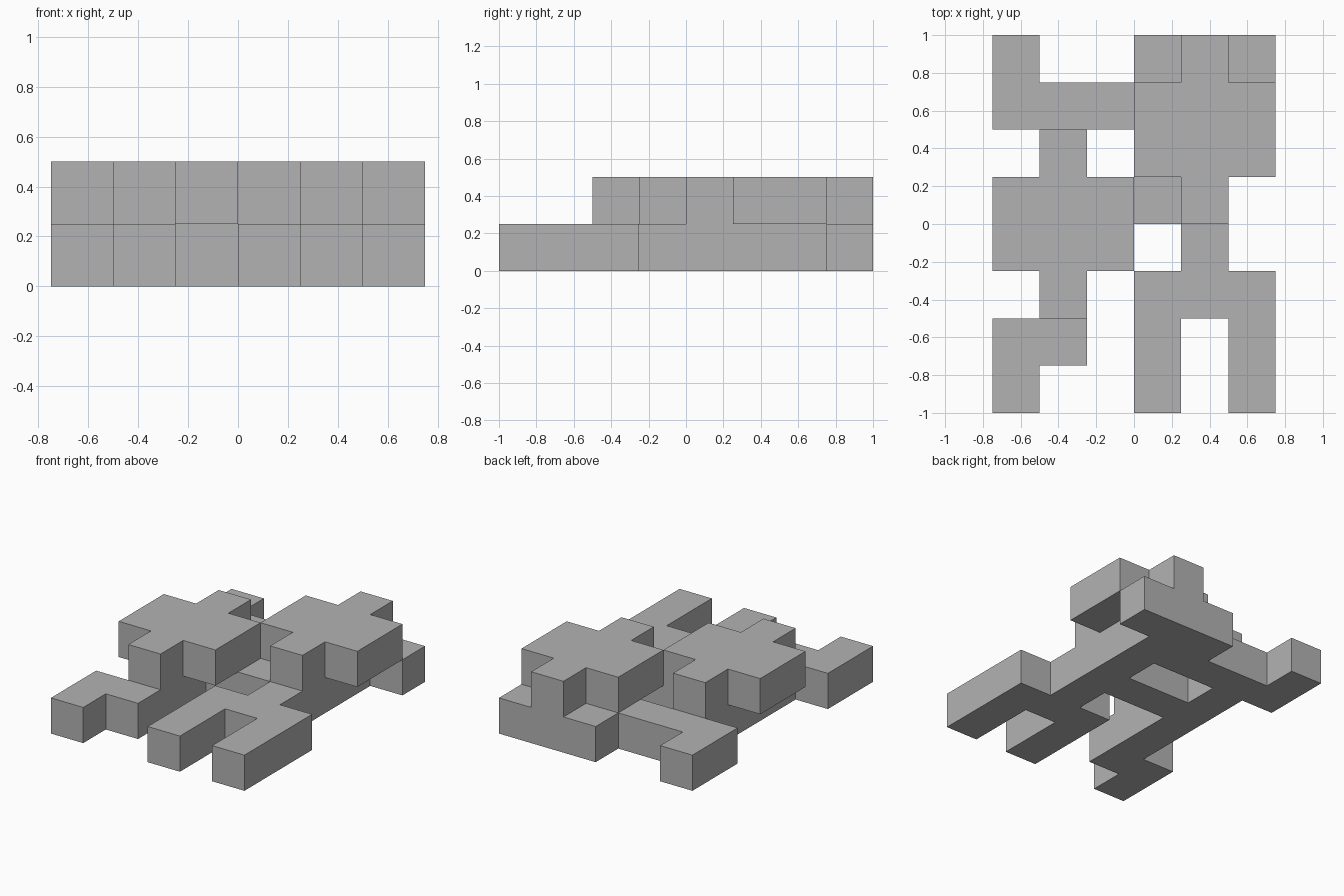
import bpy
import bmesh
from mathutils import Vector

cube = bpy.data.objects.get("Cube")
if cube:
    bpy.data.objects.remove(cube, do_unlink=True)

CELL = 0.25
ORIGIN = Vector((-0.75, -1.0, 0.0))

grey = bpy.data.materials.new("Plain grey")
grey.use_nodes = True
colour = (0.45, 0.45, 0.45, 1)
grey.diffuse_color = colour
grey.node_tree.nodes["Principled BSDF"].inputs["Base Color"].default_value = colour


def bars(level, *rects):
    """Cells covered by bars given as (column, row, width, depth)."""
    return {(c + i, r + j, level)
            for c, r, w, d in rects for i in range(w) for j in range(d)}


parts = {
    # Lower layer: two long rails, feet and cross links
    "right_rail": bars(0, (1, 1, 1, 6)),
    "right_front_foot": bars(0, (0, 0, 1, 2)),
    "right_back_foot": bars(0, (0, 6, 1, 2)),
    "left_rail": bars(0, (4, 2, 1, 6)),
    "left_front_legs": bars(0, (3, 0, 1, 3), (5, 0, 1, 3)),
    "left_back_blocks": bars(0, (3, 7, 1, 1), (5, 7, 1, 1)),
    "middle_link": bars(0, (2, 4, 2, 1)),
    "back_link": bars(0, (2, 6, 2, 1)),
    # Upper layer: two wide blocks, each with a nub front and back
    "right_upper_cross": bars(1, (0, 3, 3, 2), (1, 2, 1, 4)),
    "left_upper_cross": bars(1, (3, 5, 3, 2), (4, 4, 1, 4)),
}
solid = set().union(*parts.values())


def build(name, cells):
    """Outer skin of a part, with no faces where it meets another cell."""
    bm = bmesh.new()
    for cell in sorted(cells):
        for axis in range(3):
            for side in (0, 1):
                step = [0, 0, 0]
                step[axis] = 2 * side - 1
                if tuple(a + b for a, b in zip(cell, step)) in solid:
                    continue
                start = Vector(cell)
                start[axis] += side
                u, v = Vector(), Vector()
                u[(axis + 1) % 3] = 1
                v[(axis + 2) % 3] = 1
                quad = [start, start + u, start + u + v, start + v]
                if not side:
                    quad.reverse()
                bm.faces.new([bm.verts.new(ORIGIN + p * CELL) for p in quad])
    bmesh.ops.remove_doubles(bm, verts=bm.verts, dist=CELL / 100)
    mesh = bpy.data.meshes.new(name)
    bm.to_mesh(mesh)
    bm.free()
    mesh.materials.append(grey)
    bpy.context.collection.objects.link(bpy.data.objects.new(name, mesh))


for name, cells in parts.items():
    build(name, cells)
